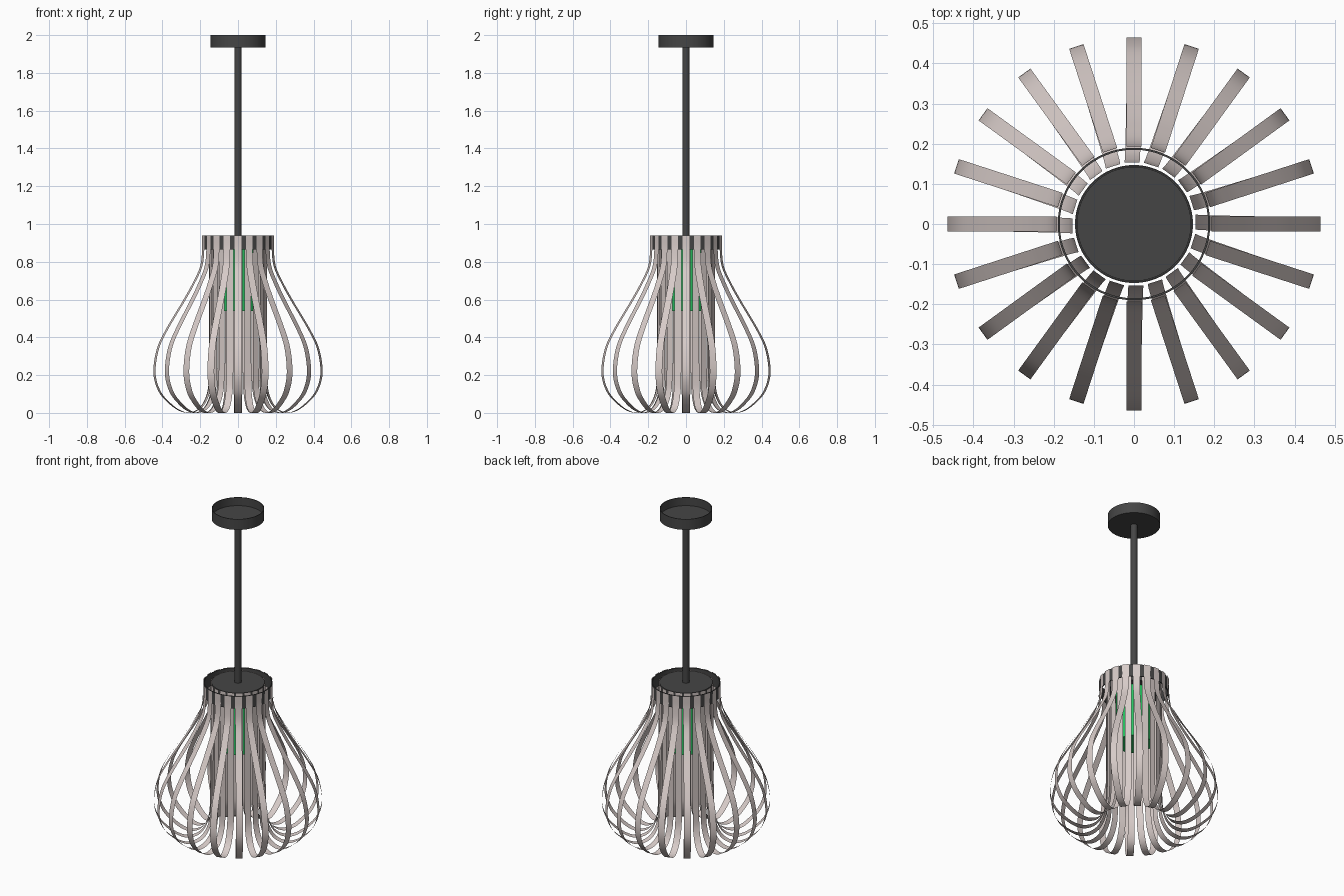
import bpy, bmesh, math
from mathutils import Vector

if "Cube" in bpy.data.objects:
    bpy.data.objects.remove(bpy.data.objects["Cube"])


def material(name, rgb):
    m = bpy.data.materials.new(name)
    m.diffuse_color = (*rgb, 1)
    m.use_nodes = True
    m.node_tree.nodes["Principled BSDF"].inputs["Base Color"].default_value = m.diffuse_color
    return m


DARK = material("dark_metal", (0.06, 0.06, 0.06))
WOOD = material("pale_wood", (0.68, 0.60, 0.58))
GREEN = material("green_core", (0.02, 0.55, 0.12))


def finish(bm, name, mat):
    me = bpy.data.meshes.new(name)
    bm.to_mesh(me)
    bm.free()
    ob = bpy.data.objects.new(name, me)
    bpy.context.collection.objects.link(ob)
    me.materials.append(mat)
    bpy.ops.object.select_all(action='DESELECT')
    bpy.context.view_layer.objects.active = ob
    ob.select_set(True)
    bpy.ops.object.shade_smooth_by_angle(angle=math.radians(35))
    return ob


def lathe(name, profile, mat, sides=64):
    """Revolve (radius, z) points around the z axis."""
    bm = bmesh.new()
    vs = [bm.verts.new((r, 0, z)) for r, z in profile]
    es = [bm.edges.new(p) for p in zip(vs, vs[1:])]
    bmesh.ops.spin(bm, geom=vs + es, cent=(0, 0, 0), axis=(0, 0, 1),
                   angle=math.tau, steps=sides)
    bmesh.ops.remove_doubles(bm, verts=bm.verts, dist=1e-5)
    bmesh.ops.recalc_face_normals(bm, faces=bm.faces)
    return finish(bm, name, mat)


def spline(pts, steps=6):
    """Smooth curve through the points (Catmull-Rom)."""
    p = [Vector(q) for q in pts]
    p = [2 * p[0] - p[1]] + p + [2 * p[-1] - p[-2]]
    out = []
    for a, b, c, d in zip(p, p[1:], p[2:], p[3:]):
        for k in range(steps):
            t = k / steps
            out.append(0.5 * (2 * b + (c - a) * t + (2 * a - 5 * b + 4 * c - d) * t * t
                              + (3 * b - a - 3 * c + d) * t ** 3))
    return out + [p[-2]]


# Ceiling canopy: shallow cup open at the top
lathe("ceiling_canopy", [(0, 1.935), (0.145, 1.935), (0.145, 2.0), (0.141, 2.0),
                         (0.141, 1.95), (0, 1.95)], DARK)
# Hanging rod
lathe("hanging_rod", [(0, 0.93), (0.019, 0.93), (0.019, 1.94), (0, 1.94)], DARK, 24)
# Hub disc and outer collar that hold the slats
lathe("hub_disc", [(0, 0.865), (0.147, 0.865), (0.147, 0.94), (0, 0.94)], DARK)
lathe("collar_ring", [(0.185, 0.865), (0.19, 0.865), (0.19, 0.94), (0.185, 0.94),
                      (0.185, 0.865)], DARK)
# Coloured core inside the slats
lathe("light_core", [(0, 0.54), (0.1, 0.54), (0.1, 0.865), (0, 0.865)], GREEN, 48)

# Bent slats: down the outside, curling under, and back up the inside
path = spline([(0.194, 0.94), (0.194, 0.86), (0.205, 0.775), (0.245, 0.69), (0.297, 0.6),
               (0.397, 0.44), (0.447, 0.335), (0.465, 0.21), (0.437, 0.115), (0.385, 0.055),
               (0.325, 0.013), (0.265, 0.001), (0.205, 0.03), (0.167, 0.1), (0.155, 0.2),
               (0.153, 0.5), (0.153, 0.94)])
HALF, COUNT = 0.0188, 20
bm = bmesh.new()
for i in range(COUNT):
    a = math.tau * i / COUNT
    rad = Vector((math.cos(a), math.sin(a), 0))
    tan = Vector((-math.sin(a), math.cos(a), 0))
    prev = None
    for j, (r, z) in enumerate(path):
        # the inner run sits slightly to one side
        shift = 0.005 * min(1, max(0, (j - 60) / 24))
        row = [bm.verts.new(rad * r + tan * (shift + s * HALF) + Vector((0, 0, z)))
               for s in (-1, 1)]
        if prev:
            bm.faces.new((prev[0], row[0], row[1], prev[1]))
        prev = row
finish(bm, "bent_slats", WOOD)
